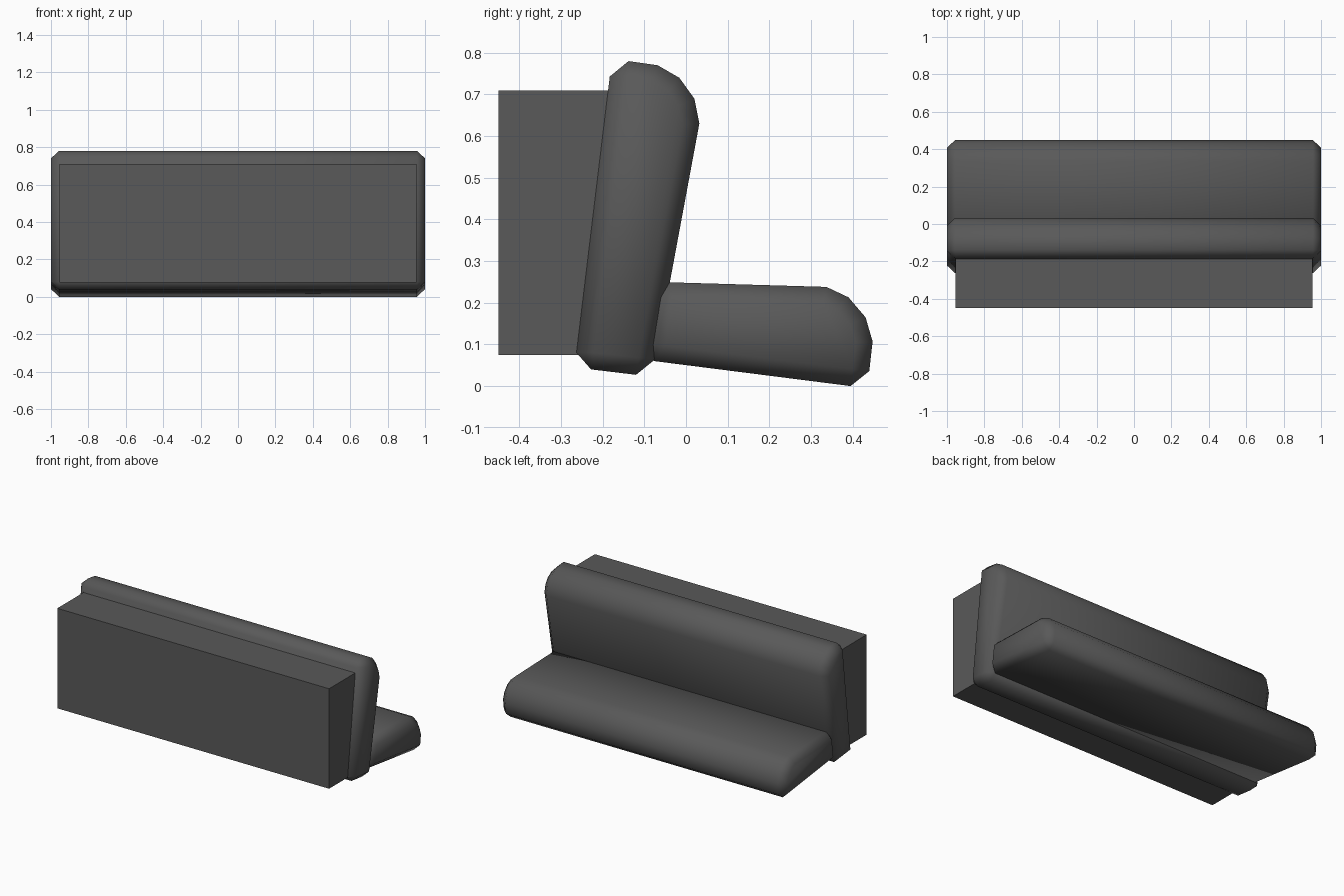
import bpy, bmesh

if "Cube" in bpy.data.objects:
    bpy.data.objects.remove(bpy.data.objects["Cube"])

mat = bpy.data.materials.new("dark grey")
mat.diffuse_color = (0.1, 0.1, 0.1, 1)
mat.use_nodes = True
mat.node_tree.nodes["Principled BSDF"].inputs["Base Color"].default_value = mat.diffuse_color


def finish(name, bm):
    bmesh.ops.remove_doubles(bm, verts=bm.verts, dist=0.0005)
    bmesh.ops.recalc_face_normals(bm, faces=bm.faces)
    mesh = bpy.data.meshes.new(name)
    bm.to_mesh(mesh)
    bm.free()
    mesh.materials.append(mat)
    ob = bpy.data.objects.new(name, mesh)
    bpy.context.collection.objects.link(ob)
    return ob


def cushion(name, outer, inner):
    """Loft a (y, z) profile along x, with chamfered ends."""
    bm = bmesh.new()
    n = len(outer)
    rings = [[bm.verts.new((x, y, z)) for y, z in prof]
             for x, prof in ((-1, inner), (-0.957, outer), (0.957, outer), (1, inner))]
    for a, b in zip(rings, rings[1:]):
        for i in range(n):
            j = (i + 1) % n
            bm.faces.new((a[i], a[j], b[j], b[i]))
    bm.faces.new(rings[0])
    bm.faces.new(rings[-1])
    ob = finish(name, bm)
    for p in ob.data.polygons:
        p.use_smooth = True


# Seat cushion: rounded front edge, small chamfers elsewhere
cushion("seat_cushion",
        [(-0.091, 0.10), (-0.077, 0.06), (0.395, 0.0), (0.44, 0.036), (0.448, 0.107),
         (0.431, 0.165), (0.39, 0.213), (0.337, 0.238), (-0.04, 0.249), (-0.075, 0.215)],
        [(-0.05, 0.097), (-0.05, 0.097), (0.40, 0.041), (0.40, 0.041), (0.408, 0.105),
         (0.394, 0.148), (0.365, 0.182), (0.33, 0.199), (-0.035, 0.209), (-0.035, 0.209)])

# Reclined backrest cushion
cushion("backrest_cushion",
        [(-0.263, 0.08), (-0.228, 0.04), (-0.12, 0.027), (-0.073, 0.065), (0.032, 0.63),
         (0.02, 0.69), (-0.016, 0.74), (-0.068, 0.77), (-0.138, 0.78), (-0.183, 0.743)],
        [(-0.222, 0.08), (-0.222, 0.08), (-0.113, 0.068), (-0.113, 0.068), (-0.008, 0.627),
         (-0.018, 0.672), (-0.042, 0.707), (-0.08, 0.731), (-0.143, 0.74), (-0.143, 0.74)])

# Box behind the backrest, its front buried in the cushion
bm = bmesh.new()
bmesh.ops.create_cube(bm, size=1)
for v in bm.verts:
    v.co.x *= 1.91
    v.co.y = -0.45 if v.co.y < 0 else -0.16
    v.co.z = 0.075 if v.co.z < 0 else 0.71
finish("rear_box", bm)
